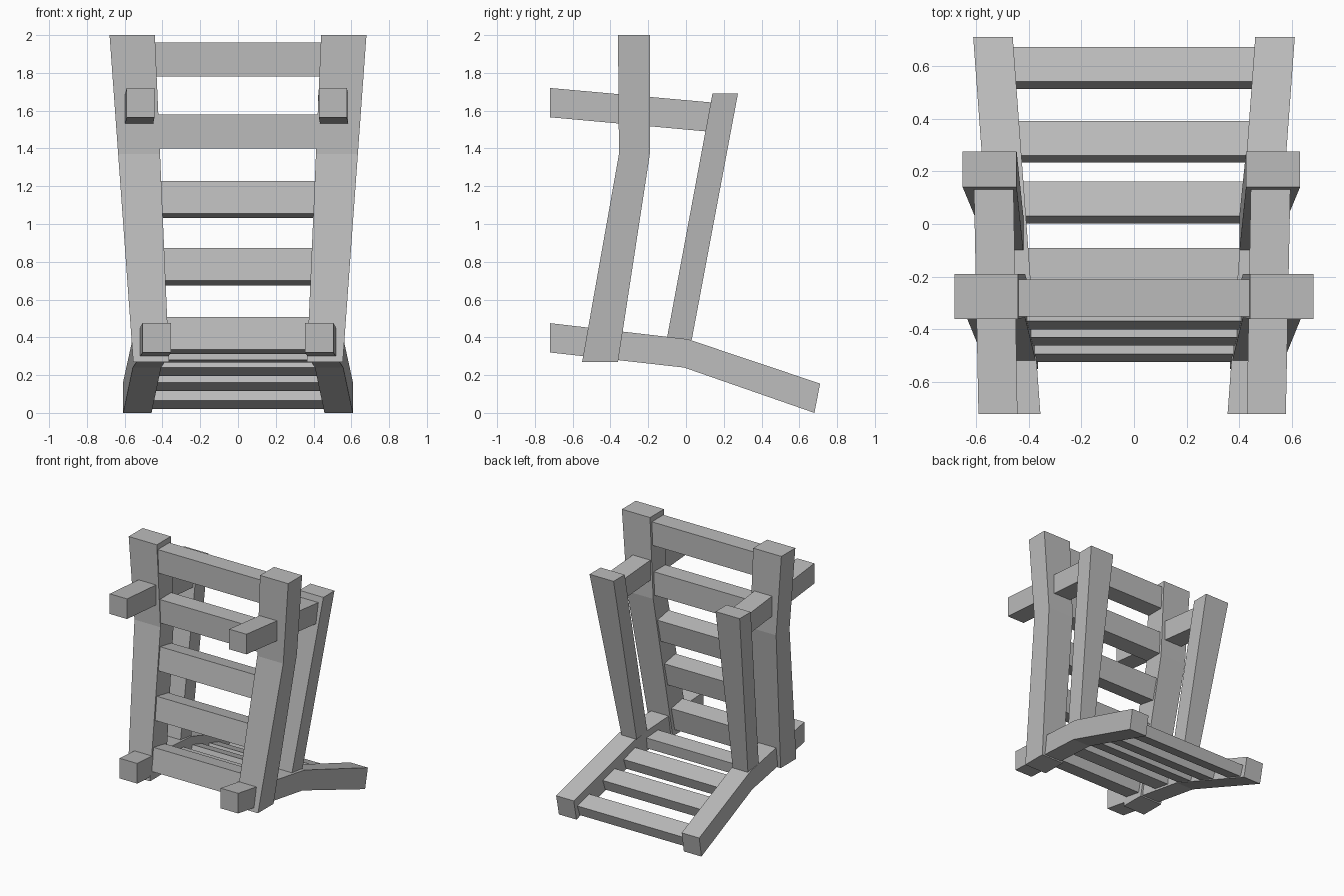
import bpy
import bmesh
from math import hypot

if "Cube" in bpy.data.objects:
    bpy.data.objects.remove(bpy.data.objects["Cube"], do_unlink=True)

grey = bpy.data.materials.new("plain grey")
grey.use_nodes = True
colour = (0.5, 0.5, 0.5, 1)
grey.diffuse_color = colour
grey.node_tree.nodes["Principled BSDF"].inputs["Base Color"].default_value = colour


def lerp(a, b, t):
    return a + (b - a) * t


def prism(name, profile, x_low, x_high):
    """Join two copies of a side profile; x_low and x_high give x at (y, z)."""
    bm = bmesh.new()
    low = [bm.verts.new((x_low(y, z), y, z)) for y, z in profile]
    high = [bm.verts.new((x_high(y, z), y, z)) for y, z in profile]
    bm.faces.new(low)
    bm.faces.new(high)
    n = len(profile)
    for i in range(n):
        j = (i + 1) % n
        bm.faces.new((low[i], low[j], high[j], high[i]))
    bmesh.ops.recalc_face_normals(bm, faces=bm.faces)
    mesh = bpy.data.meshes.new(name)
    bm.to_mesh(mesh)
    bm.free()
    mesh.materials.append(grey)
    bpy.context.collection.objects.link(bpy.data.objects.new(name, mesh))


def pair(name, profile, inner, outer, shift=0.0):
    """Left and right copies of one timber."""
    for side, s in (("left", 1), ("right", -1)):
        prism(side + "_" + name, profile,
              lambda y, z: s * inner(y, z) + shift,
              lambda y, z: s * outer(y, z) + shift)


def slat(name, start, direction, length, depth, inner):
    """Cross bar: start corner, edge along direction, depth to its right."""
    size = hypot(*direction)
    dy, dz = direction[0] / size, direction[1] / size
    y, z = start
    profile = [(y, z), (y + dy * length, z + dz * length),
               (y + dy * length + dz * depth, z + dz * length - dy * depth),
               (y + dz * depth, z - dy * depth)]
    prism(name, profile, lambda y, z: -inner(y, z) - 0.01,
          lambda y, z: inner(y, z) + 0.01)


# Bent ladder posts of the backrest, spreading towards the top
def post_in(y, z):
    return lerp(0.365, 0.44, (z - 0.27) / 1.73)


def post_out(y, z):
    return lerp(0.555, 0.68, (z - 0.27) / 1.73)


pair("back_post", [(-0.36, 2), (-0.19, 2), (-0.19, 1.38), (-0.36, 0.27),
                   (-0.55, 0.27), (-0.355, 1.37)], post_in, post_out)

# Backrest slats, square to the posts
lean = (0.195, 1.1)
for i, z in enumerate((0.335, 0.70, 1.055)):
    front = lerp(-0.535, -0.345, (z - 0.27) / 1.1)
    slat(f"back_slat_{i + 1}", (front, z), lean, 0.175, 0.14, post_in)
for i, z in enumerate((1.40, 1.78)):
    slat(f"back_slat_{i + 4}", (-0.35, z), (0, 1), 0.18, 0.14, post_in)


# Bent seat rails, spreading towards the rear
def rail_in(y, z):
    return lerp(0.355, 0.46, (y + 0.72) / 1.43)


def rail_out(y, z):
    return rail_in(y, z) + 0.15


pair("seat_rail", [(-0.72, 0.475), (0.01, 0.39), (0.71, 0.155), (0.68, 0),
                   (-0.01, 0.24), (-0.72, 0.32)], rail_in, rail_out)

# Seat slats, low between the rails
slope = (0.69, -0.235)
for i, y in enumerate((0.03, 0.26, 0.54)):
    top = 0.24 - 0.34 * y + 0.09
    slat(f"seat_slat_{i + 2}", (y, top), slope, 0.138, 0.085, rail_in)
slat("seat_slat_1", (-0.22, 0.365), (0.73, -0.085), 0.13, 0.085, rail_in)

# Armrests through the back posts
pair("arm", [(-0.72, 1.72), (0.14, 1.643), (0.11, 1.49), (-0.72, 1.565)],
     lambda y, z: lerp(0.435, 0.45, (y + 0.72) / 0.85),
     lambda y, z: lerp(0.583, 0.60, (y + 0.72) / 0.85), -0.007)

# Tapered rear supports from the seat rails to the armrests
pair("rear_support", [(0.14, 1.69), (0.275, 1.69), (0.03, 0.385), (-0.10, 0.40)],
     lambda y, z: lerp(0.41, 0.435, (z - 0.4) / 1.29),
     lambda y, z: lerp(0.54, 0.64, (z - 0.4) / 1.29), -0.01)
